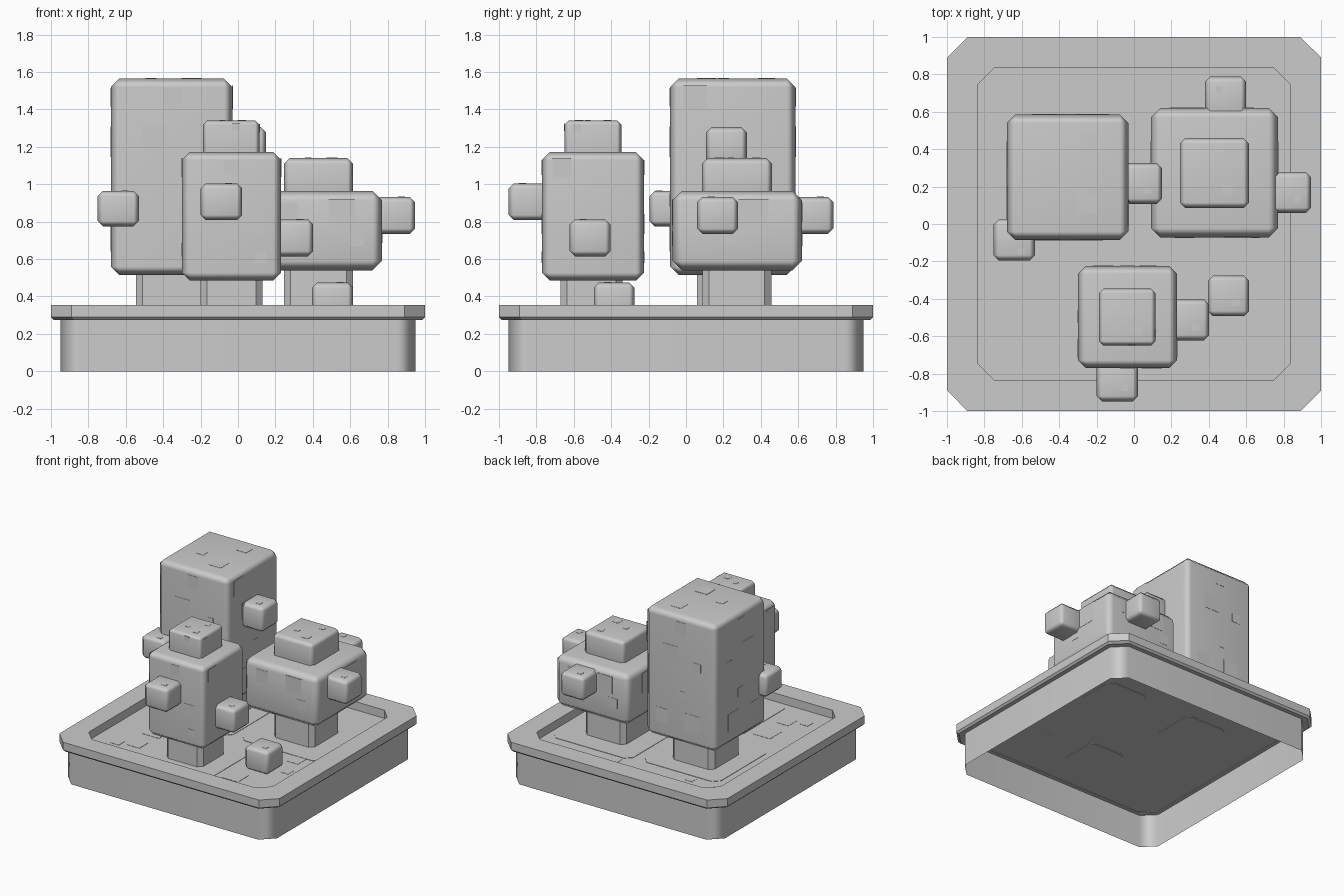
import bpy, bmesh
from mathutils import Vector

if "Cube" in bpy.data.objects:
    bpy.data.objects.remove(bpy.data.objects["Cube"])

grey = bpy.data.materials.new("plain grey")
grey.diffuse_color = (0.6, 0.6, 0.6, 1)
grey.use_nodes = True
grey.node_tree.nodes["Principled BSDF"].inputs["Base Color"].default_value = grey.diffuse_color


def finish(name, bm, smooth=False):
    bmesh.ops.recalc_face_normals(bm, faces=bm.faces)
    me = bpy.data.meshes.new(name)
    bm.to_mesh(me)
    bm.free()
    me.materials.append(grey)
    ob = bpy.data.objects.new(name, me)
    bpy.context.collection.objects.link(ob)
    if smooth:
        for p in me.polygons:
            p.use_smooth = True
        ob.modifiers.new("weighted", 'WEIGHTED_NORMAL')
    return ob


def octagon(c, h, ch, z):
    """Square outline of half size h with corners cut by ch."""
    a = h - ch
    pts = [(h, -a), (h, a), (a, h), (-a, h), (-h, a), (-h, -a), (-a, -h), (a, -h)]
    return [Vector((c[0] + x, c[1] + y, z)) for x, y in pts]


def loft(name, rings, c=(0, 0), cap=False, smooth=False):
    """Skin through (half size, corner cut, height) outlines."""
    bm = bmesh.new()
    loops = [[bm.verts.new(p) for p in octagon(c, *r)] for r in rings]
    for a, b in zip(loops, loops[1:]):
        for i in range(8):
            j = (i + 1) % 8
            bm.faces.new((a[i], a[j], b[j], b[i]))
    if cap:
        bm.faces.new(loops[0])
        bm.faces.new(loops[-1])
    return finish(name, bm, smooth)


def add_box(bm, lo, hi):
    lo, hi = Vector(lo), Vector(hi)
    vs = bmesh.ops.create_cube(bm, size=1)["verts"]
    for v in vs:
        v.co = Vector(v.co[i] * (hi[i] - lo[i]) + (hi[i] + lo[i]) / 2 for i in range(3))


def block(name, x, y, z, bev):
    bm = bmesh.new()
    add_box(bm, (x[0], y[0], z[0]), (x[1], y[1], z[1]))
    bmesh.ops.bevel(bm, geom=bm.edges[:], offset=bev, segments=1, profile=0.5, affect='EDGES')
    return finish(name, bm, True)


def patches(name, axis, level, items):
    """Thin square plates (u, v, size) on a plane across the given axis."""
    bm = bmesh.new()
    for u, v, s in items:
        lo, hi = [u - s / 2, v - s / 2], [u + s / 2, v + s / 2]
        lo.insert(axis, level - 0.002)
        hi.insert(axis, level + 0.002)
        add_box(bm, lo, hi)
    return finish(name, bm)


# planter wall (open below), rim and soil
SOIL = 0.287
loft("planter_wall", [(0.95, 0.1, 0), (0.95, 0.1, 0.28)], smooth=True)
loft("planter_rim", [(0.92, 0.1, 0.285), (0.92, 0.1, 0.275), (0.985, 0.11, 0.275),
                     (1.0, 0.11, 0.29), (1.0, 0.11, 0.355), (0.835, 0.09, 0.355), (0.835, 0.09, 0.28)])
loft("soil", [(0.92, 0.1, 0.28), (0.92, 0.1, SOIL)], cap=True)
patches("soil_patches", 2, SOIL, [
    (-0.67, 0.70, 0.095), (-0.5, 0.65, 0.065), (0.17, 0.70, 0.1), (0.275, -0.14, 0.07),
    (0.63, -0.145, 0.11), (0.69, -0.35, 0.07), (0.425, -0.64, 0.145),
    (-0.5, -0.345, 0.15), (-0.5, -0.59, 0.11), (-0.64, -0.65, 0.075)])

# trunks with flat pads around them
for n, c, trunk, pad, top in [("tall", (-0.355, 0.25), 0.19, 0.345, 0.56),
                              ("wide", (0.43, 0.272), 0.184, 0.36, 0.58),
                              ("slim", (-0.035, -0.505), 0.166, 0.325, 0.53)]:
    loft(n + "_pad", [(pad, 0.05, SOIL - 0.003), (pad, 0.05, SOIL + 0.003)], c, cap=True)
    loft(n + "_trunk", [(trunk, 0.035, 0.275), (trunk, 0.035, top)], c, cap=True)

# foliage blocks
block("tall_foliage", (-0.68, -0.03), (-0.085, 0.585), (0.515, 1.565), 0.045)
block("wide_foliage", (0.09, 0.77), (-0.072, 0.62), (0.54, 0.965), 0.05)
block("wide_foliage_top", (0.245, 0.615), (0.085, 0.46), (0.9, 1.14), 0.03)
block("slim_foliage", (-0.3, 0.23), (-0.77, -0.225), (0.485, 1.172), 0.042)
block("slim_foliage_top", (-0.187, 0.115), (-0.65, -0.345), (1.1, 1.342), 0.024)

# small leaf cubes, each with one patch on top
cubes = [(-0.07, 0.15, 0.108, 0.325, 1.10, 1.305, 0.07, 0.18),
         (-0.75, -0.53, -0.195, 0.025, 0.775, 0.965, -0.605, -0.145),
         (0.73, 0.947, 0.06, 0.278, 0.735, 0.932, 0.875, 0.135),
         (0.38, 0.6, 0.57, 0.788, 0.735, 0.932, 0.455, 0.72),
         (-0.2, 0.022, -0.948, -0.73, 0.808, 1.005, -0.05, -0.875),
         (0.185, 0.402, -0.622, -0.403, 0.615, 0.812, 0.33, -0.55),
         (0.395, 0.615, -0.493, -0.275, 0.28, 0.475, 0.545, -0.42)]
for i, (x0, x1, y0, y1, z0, z1, px, py) in enumerate(cubes):
    block("leaf_cube_%d" % i, (x0, x1), (y0, y1), (z0, z1), 0.028)
    patches("leaf_cube_patch_%d" % i, 2, z1, [(px, py, 0.038)])

# square patches on the foliage faces
front = [(-0.35, 1.465, 0.1), (-0.44, 1.24, 0.135), (-0.52, 0.71, 0.115),
         (-0.34, 0.915, 0.07), (-0.25, 0.71, 0.14), (-0.2, 1.18, 0.07)]
side = [(u + 0.605, v, s) for u, v, s in front]
patches("tall_top_patches", 2, 1.565, [(-0.24, 0.43, 0.09), (-0.465, 0.2, 0.06), (-0.25, 0.11, 0.105)])
patches("tall_front_patches", 1, -0.085, front)
patches("tall_back_patches", 1, 0.585, [(-0.71 - u, v, s) for u, v, s in front])
patches("tall_left_patches", 0, -0.68, side)
patches("tall_right_patches", 0, -0.03, [(0.05, 1.465, 0.125)] + side[1:4])
patches("wide_top_patches", 2, 1.14, [(0.51, 0.375, 0.045), (0.375, 0.24, 0.035), (0.5, 0.18, 0.055)])
wide = [(0.555, 0.85, 0.14), (0.63, 0.71, 0.08), (0.27, 0.85, 0.105)]
patches("wide_front_patches", 1, -0.072, wide)
patches("wide_back_patches", 1, 0.62, [(0.86 - u, v, s) for u, v, s in wide])
wide_side = [(0.36, 0.84, 0.16), (0.235, 0.725, 0.08)]
patches("wide_right_patches", 0, 0.77, wide_side)
patches("wide_left_patches", 0, 0.09, wide_side)
patches("slim_top_patches", 2, 1.342, [(0.02, -0.42, 0.04), (-0.085, -0.525, 0.03), (0.02, -0.57, 0.045)])
slim = [(-0.035, 1.09, 0.08), (0.09, 0.79, 0.1), (0.12, 0.61, 0.06), (-0.145, 0.78, 0.09)]
patches("slim_front_patches", 1, -0.77, slim)
patches("slim_back_patches", 1, -0.225, [(-0.07 - u, v, s) for u, v, s in slim])
slim_side = [(-0.665, 1.09, 0.1), (-0.495, 0.65, 0.07)]
patches("slim_right_patches", 0, 0.23, slim_side)
patches("slim_left_patches", 0, -0.3, slim_side)
patches("slim_crown_front_patch", 1, -0.65, [(-0.01, 1.305, 0.042)])
patches("slim_crown_right_patch", 0, 0.115, [(-0.585, 1.3, 0.045)])
